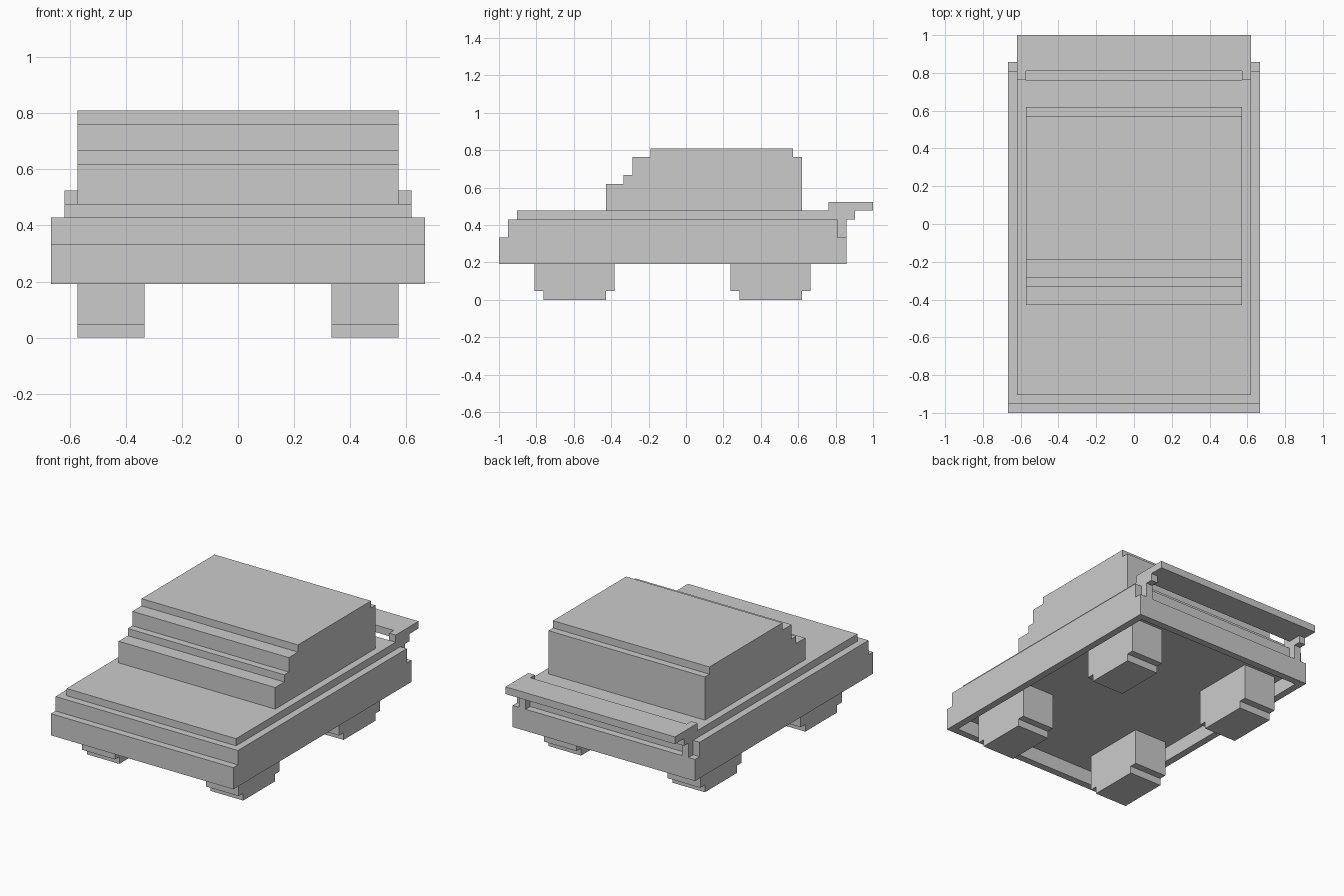
import bpy, bmesh

if "Cube" in bpy.data.objects:
    bpy.data.objects.remove(bpy.data.objects["Cube"])

U = 1 / 21  # the model sits on a block grid of this size


def extrude_profile(name, profile, x0, x1):
    """Extrude a (y, z) side profile, in grid units, from x0 to x1."""
    bm = bmesh.new()
    face = bm.faces.new([bm.verts.new((x0 * U, y * U, z * U)) for y, z in profile])
    ext = bmesh.ops.extrude_face_region(bm, geom=[face])
    moved = [v for v in ext["geom"] if isinstance(v, bmesh.types.BMVert)]
    bmesh.ops.translate(bm, verts=moved, vec=((x1 - x0) * U, 0, 0))
    bmesh.ops.recalc_face_normals(bm, faces=bm.faces)
    mesh = bpy.data.meshes.new(name)
    bm.to_mesh(mesh)
    bm.free()
    obj = bpy.data.objects.new(name, mesh)
    bpy.context.collection.objects.link(obj)
    return obj


def mirror_x(obj):
    mod = obj.modifiers.new("Mirror", "MIRROR")
    mod.use_axis[0] = True


# Lower body, stepped in at the front bumper and the tail ledge
body = extrude_profile("body", [
    (-21, 4), (18, 4), (18, 7), (17, 7), (17, 9), (-20, 9), (-20, 7), (-21, 7)], -14, 14)

# Shallow hollow under the body
cutter = extrude_profile("underside_cutter", [(-20, 3), (17, 3), (17, 6), (-20, 6)], -13, 13)
cutter.hide_render = True
cutter.hide_viewport = True
cut = body.modifiers.new("Underside", "BOOLEAN")
cut.operation = "DIFFERENCE"
cut.solver = "EXACT"
cut.object = cutter

# Hood and rear deck slab
extrude_profile("deck", [(-19, 9), (16, 9), (16, 10), (-19, 10)], -13, 13)

# Cabin with stepped windscreen
extrude_profile("cabin", [
    (-9, 10), (13, 10), (13, 16), (12, 16), (12, 17), (-4, 17), (-4, 16),
    (-6, 16), (-6, 14), (-7, 14), (-7, 13), (-9, 13)], -12, 12)

# Rear wing blade and its two end supports
extrude_profile("wing", [(17, 10), (21, 10), (21, 11), (17, 11)], -12, 12)
mirror_x(extrude_profile("wing_support", [
    (17, 7), (18, 7), (18, 9), (19, 9), (19, 10), (21, 10), (21, 11),
    (16, 11), (16, 9), (17, 9)], 12, 13))

# Four blocky wheels reaching up into the hollow
for name, y in (("front_wheels", -17), ("rear_wheels", 5)):
    mirror_x(extrude_profile(name, [
        (y + 1, 0), (y + 8, 0), (y + 8, 1), (y + 9, 1),
        (y + 9, 6), (y, 6), (y, 1), (y + 1, 1)], 7, 12))
